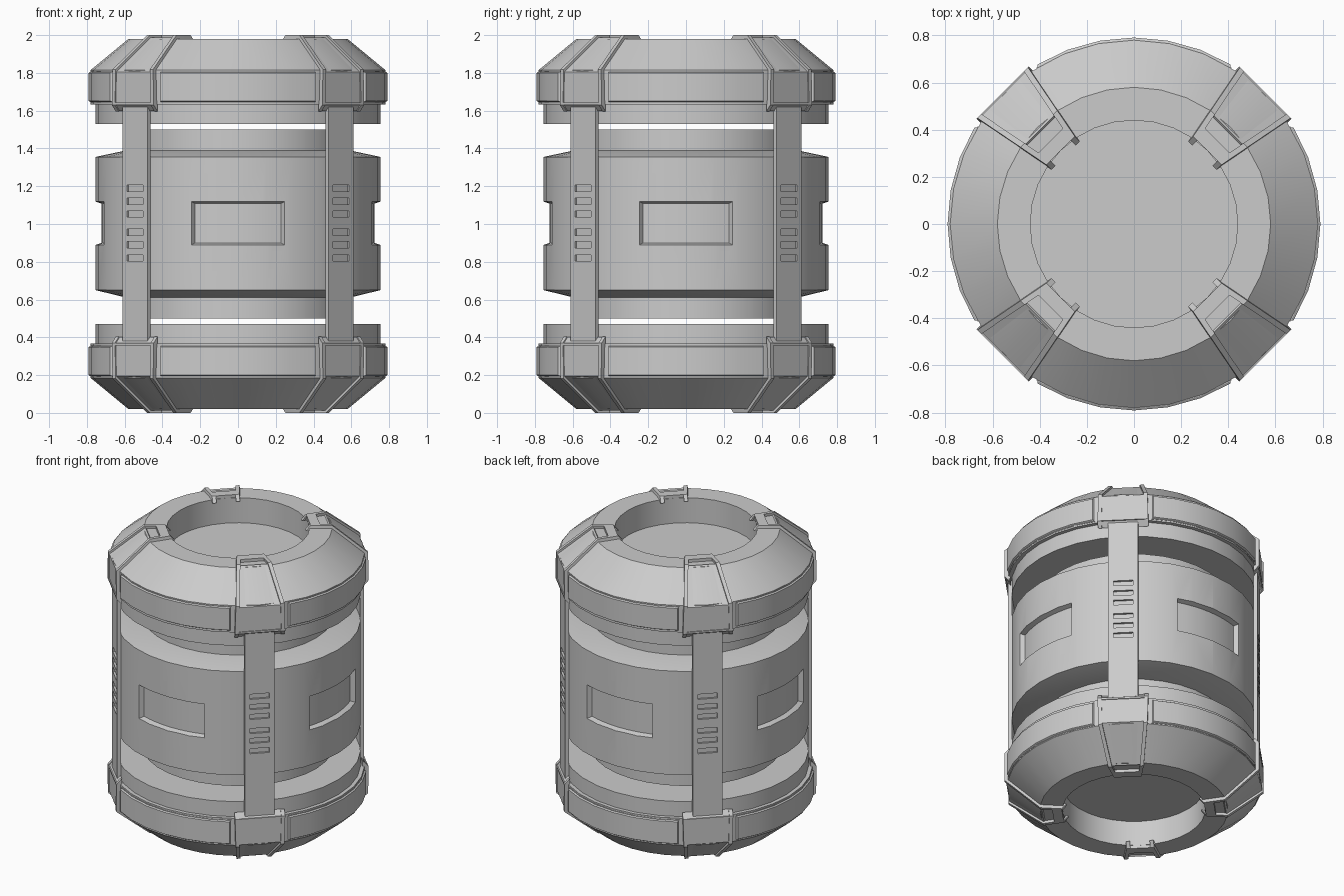
import bpy, bmesh, math
from mathutils import Matrix, Vector

if "Cube" in bpy.data.objects:
    bpy.data.objects.remove(bpy.data.objects["Cube"])

SEGMENTS = 32
CORNERS = [math.radians(a) for a in (45, 135, 225, 315)]
SIDES = [math.radians(a) for a in (0, 90, 180, 270)]

grey = bpy.data.materials.new("plain_grey")
grey.use_nodes = True
grey.diffuse_color = (0.6, 0.6, 0.6, 1)
grey.node_tree.nodes["Principled BSDF"].inputs["Base Color"].default_value = (0.6, 0.6, 0.6, 1)


def finish(bm, name):
    """Turn a bmesh into a shaded object."""
    bmesh.ops.recalc_face_normals(bm, faces=bm.faces)
    mesh = bpy.data.meshes.new(name)
    bm.to_mesh(mesh)
    bm.free()
    obj = bpy.data.objects.new(name, mesh)
    bpy.context.collection.objects.link(obj)
    mesh.materials.append(grey)
    return obj


def smooth(obj):
    bpy.ops.object.select_all(action='DESELECT')
    obj.select_set(True)
    bpy.context.view_layer.objects.active = obj
    bpy.ops.object.shade_smooth_by_angle(angle=math.radians(28))


def flip(z, side):
    """Mirror a height about the middle for the bottom end."""
    return 1 + side * (z - 1)


def lathe(name, profile, side=1, closed=False):
    bm = bmesh.new()
    verts = [bm.verts.new((r, 0, flip(z, side))) for r, z in profile]
    pairs = list(zip(verts, verts[1:])) + ([(verts[-1], verts[0])] if closed else [])
    edges = [bm.edges.new(p) for p in pairs]
    bmesh.ops.spin(bm, geom=verts + edges, cent=(0, 0, 0), axis=(0, 0, 1),
                   angle=math.tau, steps=SEGMENTS, use_merge=True)
    bmesh.ops.remove_doubles(bm, verts=bm.verts, dist=0.0005)
    return finish(bm, name)


def loft(bm, sections):
    """Solid through a row of four-cornered sections."""
    rows = [[bm.verts.new(p) for p in s] for s in sections]
    for a, b in zip(rows, rows[1:]):
        for i in range(4):
            j = (i + 1) % 4
            bm.faces.new((a[i], a[j], b[j], b[i]))
    bm.faces.new(rows[0])
    bm.faces.new(rows[-1])


def sector(bm, centre, inner, outer, steps=8):
    """Curved block; inner and outer are (radius, half angle, low z, high z)."""
    def point(spec, f, top):
        r, half, low, high = spec
        a = centre + half * f
        return r * math.cos(a), r * math.sin(a), high if top else low
    loft(bm, [[point(inner, f, 0), point(outer, f, 0), point(outer, f, 1), point(inner, f, 1)]
              for f in (2 * i / steps - 1 for i in range(steps + 1))])


def strip(bm, angle, rows, drop, side):
    """Bent strip; rows are (radius, z, left, right), thickened inward by drop."""
    turn = Matrix.Rotation(angle, 3, 'Z')
    dr, dz = drop
    loft(bm, [[turn @ Vector(p) for p in (
        (r, a, flip(z, side)), (r, b, flip(z, side)),
        (r - dr, b, flip(z - dz, side)), (r - dr, a, flip(z - dz, side)))]
        for r, z, a, b in rows])


def box(bm, angle, r0, r1, half, z0, z1):
    turn = Matrix.Rotation(angle, 3, 'Z')
    loft(bm, [[turn @ Vector((r, y, z)) for r, y in
               ((r0, -half), (r1, -half), (r1, half), (r0, half))] for z in (z0, z1)])


def cut(obj, cutter):
    mod = obj.modifiers.new("cut", 'BOOLEAN')
    mod.object = cutter
    mod.solver = 'EXACT'
    bpy.context.view_layer.objects.active = obj
    bpy.ops.object.modifier_apply(modifier=mod.name)
    bpy.data.objects.remove(cutter)


# Core and main drum
smooth(lathe("inner_core", [(0, 0.5), (0.59, 0.5), (0.59, 1.5), (0, 1.5)]))
drum = lathe("main_drum", [(0.5, 0.61), (0.59, 0.61), (0.755, 0.65), (0.755, 1.355),
                           (0.59, 1.39), (0.5, 1.39)], closed=True)

# Recessed window in each side of the drum
bm = bmesh.new()
for a in SIDES:
    sector(bm, a, (0.722, math.radians(18.3), 0.9, 1.108),
           (0.79, math.radians(20.1), 0.877, 1.131))
cut(drum, finish(bm, "window_cutter"))
smooth(drum)

# Corner pillars with two groups of three slots
bm = bmesh.new()
for a in CORNERS:
    box(bm, a, 0.748, 0.772, 0.093, 0.36, 1.64)
pillars = finish(bm, "corner_pillars")
bm = bmesh.new()
for a in CORNERS:
    for z in (0.82, 0.89, 0.957, 1.053, 1.12, 1.19):
        box(bm, a, 0.758, 0.8, 0.06, z - 0.017, z + 0.017)
cut(pillars, finish(bm, "slot_cutter"))
smooth(pillars)

for side, label in ((1, "top"), (-1, "bottom")):
    # Hollowed end cap with sloping shoulder, band and lower ring
    cap = lathe(label + "_cap", [(0, 1.81), (0.44, 1.81), (0.44, 1.98), (0.58, 1.98),
                                 (0.78, 1.815), (0.78, 1.632), (0.755, 1.632),
                                 (0.755, 1.53), (0, 1.53)], side)
    smooth(cap)

    # Raised curved panels on the band
    bm = bmesh.new()
    half = math.radians(32)
    for a in SIDES:
        low, high = sorted((flip(1.642, side), flip(1.81, side)))
        sector(bm, a, (0.765, half, low, high), (0.782, half, low, high), 6)
        sector(bm, a, (0.775, half, low, high),
               (0.791, half - 0.014, low + 0.01, high - 0.01), 6)
    smooth(finish(bm, label + "_band_panels"))

    # Corner clamps: sunken plate inside a raised tapering frame
    bm = bmesh.new()
    outline = [(0.44, 2.0, 0.085), (0.57, 2.0, 0.11), (0.788, 1.818, 0.152), (0.788, 1.63, 0.157)]
    drop = (0.03, 0.035)
    for a in CORNERS:
        strip(bm, a, [(r - 0.006, z - 0.012, -t + 0.005, t - 0.005) for r, z, t in outline[1:3]]
              + [(0.782, 1.632, -0.15, 0.15)], drop, side)
        for s in (-1, 1):
            strip(bm, a, [(r, z, s * (t - 0.024), s * t) for r, z, t in outline], drop, side)
        strip(bm, a, [(0.44, 2.0, -0.07, 0.07), (0.5, 2.0, -0.08, 0.08)], (0, 0.035), side)
        strip(bm, a, [(0.788, 1.642, -0.14, 0.14), (0.788, 1.63, -0.14, 0.14)], (0.03, 0), side)
    smooth(finish(bm, label + "_corner_clamps"))
